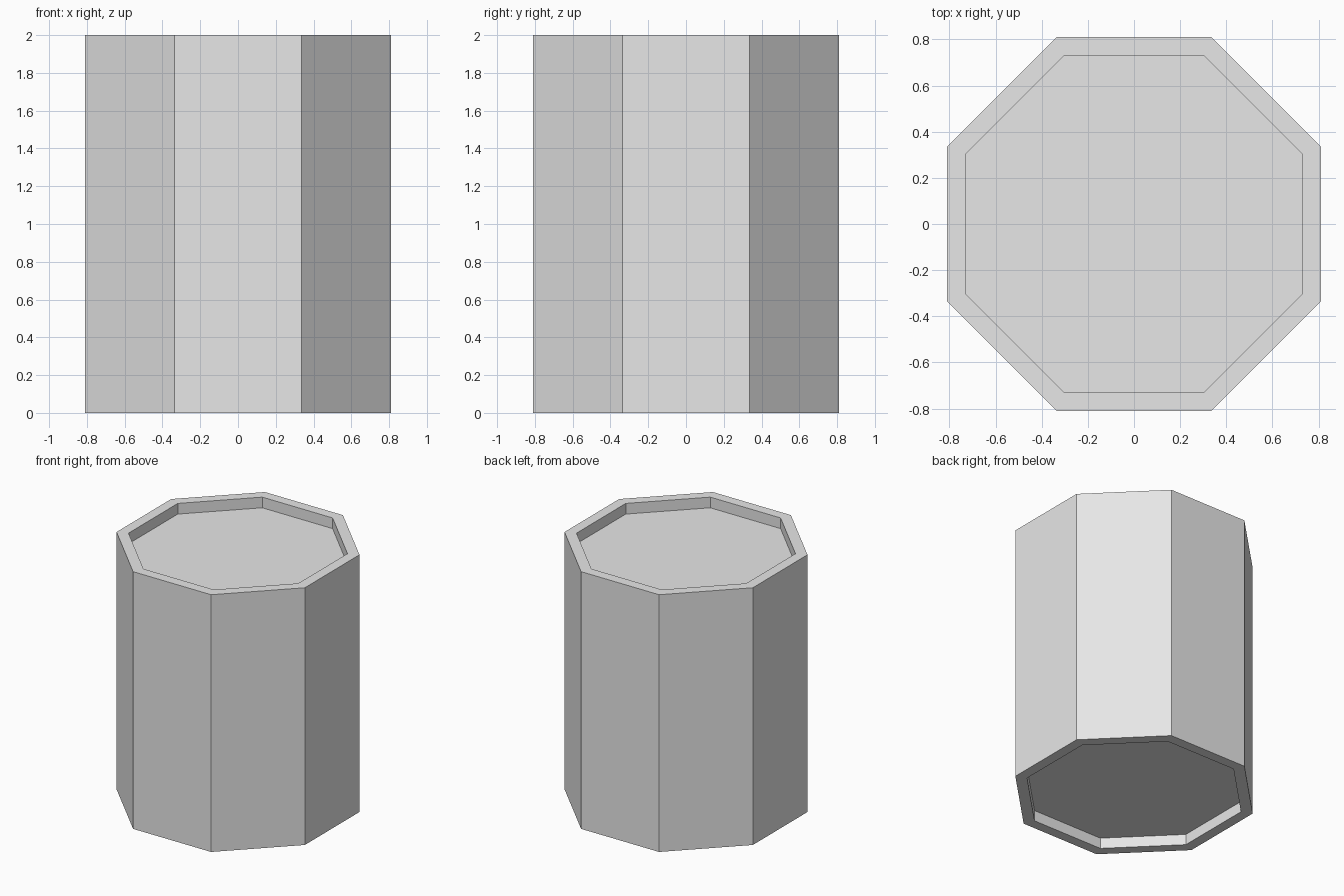
import bpy
import bmesh
import math

cube = bpy.data.objects.get("Cube")
if cube:
    bpy.data.objects.remove(cube, do_unlink=True)

SIDES = 8
HEIGHT = 2.0
OUTER = 0.81     # centre to flat side
INNER = 0.73     # centre to inside of rim
RECESS = 0.083   # depth of the sunken ends

# Plain grey for the whole barrel
grey = bpy.data.materials.new("light grey")
grey.use_nodes = True
colour = (0.8, 0.8, 0.8, 1.0)
grey.diffuse_color = colour
grey.node_tree.nodes["Principled BSDF"].inputs["Base Color"].default_value = colour

bm = bmesh.new()


def ring(apothem, z):
    """Octagonal loop of vertices with flats facing the axes."""
    radius = apothem / math.cos(math.pi / SIDES)
    angles = [(i + 0.5) * math.tau / SIDES for i in range(SIDES)]
    return [bm.verts.new((radius * math.cos(a), radius * math.sin(a), z)) for a in angles]


# Profile from the sunken base, around the outside, to the sunken lid
profile = [(INNER, RECESS), (INNER, 0), (OUTER, 0),
           (OUTER, HEIGHT), (INNER, HEIGHT), (INNER, HEIGHT - RECESS)]
rings = [ring(a, z) for a, z in profile]
for low, high in zip(rings, rings[1:]):
    for i in range(SIDES):
        j = (i + 1) % SIDES
        bm.faces.new((low[i], low[j], high[j], high[i]))

# Base and lid panels
bm.faces.new(rings[0][::-1])
bm.faces.new(rings[-1])
bmesh.ops.recalc_face_normals(bm, faces=bm.faces)

mesh = bpy.data.meshes.new("octagonal_barrel")
bm.to_mesh(mesh)
bm.free()
mesh.materials.append(grey)
barrel = bpy.data.objects.new("octagonal_barrel", mesh)
bpy.context.collection.objects.link(barrel)
